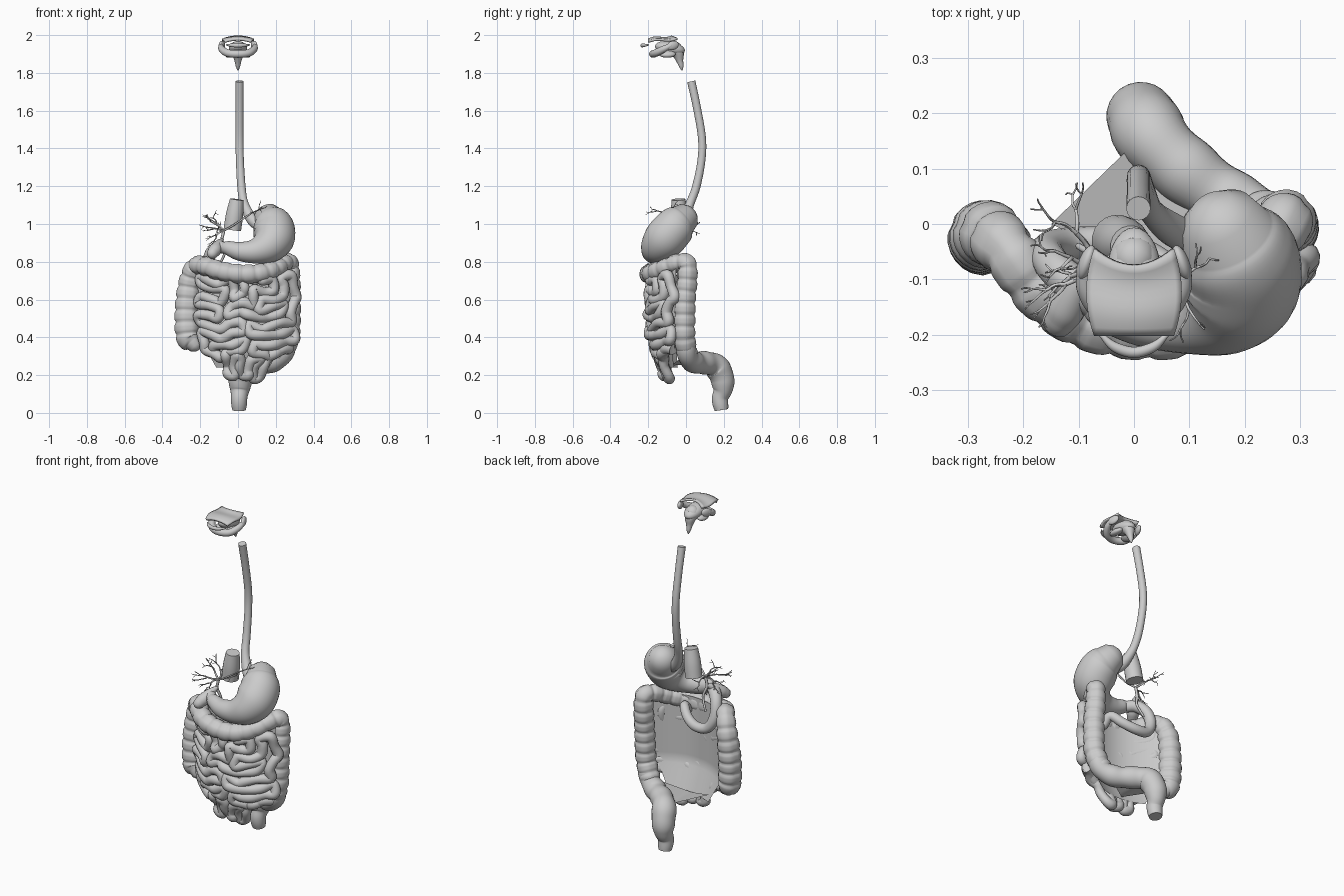
import bpy, bmesh, math, random
from mathutils import Vector

if "Cube" in bpy.data.objects:
    bpy.data.objects.remove(bpy.data.objects["Cube"])

random.seed(11)

def finish(name, bm, angle=60):
    bmesh.ops.recalc_face_normals(bm, faces=bm.faces)
    me = bpy.data.meshes.new(name)
    bm.to_mesh(me)
    bm.free()
    ob = bpy.data.objects.new(name, me)
    bpy.context.collection.objects.link(ob)
    bpy.context.view_layer.objects.active = ob
    ob.select_set(True)
    bpy.ops.object.shade_smooth_by_angle(angle=math.radians(angle))
    ob.select_set(False)
    return ob

def spline(pts, k):
    """Catmull-Rom through (x, y, z, r) points."""
    P = [Vector(p) for p in pts]
    P = [P[0] * 2 - P[1]] + P + [P[-1] * 2 - P[-2]]
    out = []
    for i in range(1, len(P) - 2):
        a, b, c, d = P[i - 1:i + 3]
        for t in (j / k for j in range(k)):
            out.append((b * 2 + (c - a) * t + (a * 2 - b * 5 + c * 4 - d) * t * t
                        + (b * 3 - a - c * 3 + d) * t ** 3) * 0.5)
    return out + [P[-2]]

def tube(name, pts, k=6, n=16, mod=None, rounded=True, bm=None):
    """Sweep a round section along a spline, radius per point."""
    S = spline(pts, k)
    C, R = [p.to_3d() for p in S], [max(p[3], 0.001) for p in S]
    own, bm = bm is None, bm or bmesh.new()
    T = [(C[min(i + 1, len(C) - 1)] - C[max(i - 1, 0)]).normalized() for i in range(len(C))]
    st, s = [], 0
    for i in range(len(C)):
        s += (C[i] - C[i - 1]).length if i else 0
        st.append((C[i], T[i], R[i], s))
    for a in (0.6, 1.1, 1.45) if rounded else ():
        st.insert(0, (C[0] - T[0] * R[0] * math.sin(a), T[0], R[0] * math.cos(a), 0))
        st.append((C[-1] + T[-1] * R[-1] * math.sin(a), T[-1], R[-1] * math.cos(a), s))
    u, rings = st[0][1].orthogonal().normalized(), []
    for c, t, r, d in st:
        u = (u - t * u.dot(t)).normalized()
        w, ring = t.cross(u), []
        for a in (2 * math.pi * j / n for j in range(n)):
            q = r * (mod(d, a) if mod else 1)
            ring.append(bm.verts.new(c + (u * math.cos(a) + w * math.sin(a)) * q))
        rings.append(ring)
    for A, B in zip(rings, rings[1:]):
        for j in range(n):
            bm.faces.new((A[j], A[(j + 1) % n], B[(j + 1) % n], B[j]))
    bm.faces.new(rings[0])
    bm.faces.new(rings[-1])
    return finish(name, bm) if own else None

def sheet(name, fn, nu, nv, thick=0.0):
    """Surface patch from a function of u, v in 0..1."""
    bm = bmesh.new()
    g = [[bm.verts.new(fn(i / nu, j / nv)) for j in range(nv + 1)] for i in range(nu + 1)]
    for i in range(nu):
        for j in range(nv):
            bm.faces.new((g[i][j], g[i + 1][j], g[i + 1][j + 1], g[i][j + 1]))
    ob = finish(name, bm)
    if thick:
        m = ob.modifiers.new("thickness", 'SOLIDIFY')
        m.thickness, m.offset = thick, 0

def blob(name, loc, size, rot=(0, 0, 0)):
    bpy.ops.mesh.primitive_uv_sphere_add(segments=28, ring_count=16, location=loc, rotation=rot)
    bpy.context.object.name, bpy.context.object.scale = name, size
    bpy.ops.object.shade_smooth()

# gullet, stomach, duodenum
tube("esophagus", [(.008, .028, 1.755, .022), (.008, .057, 1.62, .021), (.008, .084, 1.46, .021),
                   (.01, .082, 1.34, .021), (.018, .055, 1.2, .022), (.032, .022, 1.11, .023),
                   (.07, -.01, 1.03, .03), (.11, -.03, .99, .03)], rounded=False)
tube("stomach", [(.168, -.022, 1.02, .086), (.18, -.045, 1.0, .103), (.192, -.075, .965, .11),
                 (.186, -.115, .92, .11), (.15, -.15, .88, .092), (.085, -.17, .855, .065),
                 (.01, -.17, .855, .05), (-.05, -.155, .872, .038), (-.075, -.14, .876, .028)], n=32)
tube("duodenum", [(-.06, -.15, .872, .03), (-.11, -.11, .875, .034), (-.15, -.07, .83, .032),
                  (-.155, -.045, .75, .03), (-.115, -.035, .685, .029), (-.04, -.035, .675, .028),
                  (.03, -.06, .70, .027), (.08, -.1, .74, .026), (.09, -.15, .70, .025)])
tube("gallbladder", [(-.135, -.175, .845, .03), (-.12, -.15, .865, .034), (-.1, -.11, .895, .024),
                     (-.085, -.08, .915, .01)])
tube("liver_vein_stub", [(-.03, -.03, .97, .047), (-.018, -.035, 1.05, .046), (-.006, -.04, 1.13, .037)],
     n=20, rounded=False)

# colon with pouches and three lengthwise bands
def pouches(d, a):
    return (1.04 - .13 * abs(math.cos(math.pi * d / .062)) ** 8) * (1 - .07 * max(0, math.cos(3 * a)) ** 6)

tube("colon", [(-.24, -.04, .368, .048), (-.265, -.03, .40, .062), (-.272, -.025, .5, .063),
               (-.268, -.02, .6, .061), (-.255, -.02, .7, .056), (-.225, -.05, .775, .05),
               (-.17, -.12, .775, .05), (-.09, -.175, .75, .05), (.02, -.195, .735, .05),
               (.12, -.18, .74, .049), (.2, -.12, .765, .048), (.25, -.04, .795, .047),
               (.272, .005, .785, .05), (.275, .005, .7, .054), (.277, -.005, .6, .055), (.275, -.008, .5, .056),
               (.268, -.008, .4, .056), (.235, .005, .315, .055)], k=12, n=24, mod=pouches)
tube("sigmoid_and_rectum", [(.26, -.003, .36, .05), (.23, .01, .3, .054), (.165, .045, .268, .058),
                            (.09, .1, .265, .06), (.035, .155, .25, .064), (.015, .19, .19, .066),
                            (.01, .195, .125, .052), (.006, .18, .075, .044), (.006, .188, .015, .036)],
     k=8, n=24, rounded=False, mod=lambda d, a: 1 + .04 * math.sin(d * 60))

# small intestine: one winding loop traced around a random tree on a grid
def front_y(x, z):
    return -.187 + 1.7 * (x - .045) ** 2 + .08 * max(0, (.4 - z) / .2)

cells = {(i, j) for i in range(5) for j in range(6) if j or 0 < i < 4}
links, seen, stack = set(), {(2, 3)}, [(2, 3)]
for (i, j) in sorted(cells):
    q = [(2 * i, 2 * j), (2 * i + 1, 2 * j), (2 * i + 1, 2 * j + 1), (2 * i, 2 * j + 1)]
    links |= {frozenset((q[n], q[n - 1])) for n in range(4)}
while stack:
    c = random.choice(stack)
    free = [(c[0] + a, c[1] + b) for a, b in ((1, 0), (-1, 0), (0, 1), (0, -1))]
    free = [f for f in free if f in cells and f not in seen]
    if not free:
        stack.remove(c)
        continue
    f = random.choice(free)
    seen.add(f)
    stack.append(f)
    (i, j), (k, l) = sorted((c, f))
    dx, dz = k - i, l - j
    a1, a2 = (2 * i + dx, 2 * j + dz), (2 * i + 1, 2 * j + 1)
    b1, b2 = (a1[0] + dx, a1[1] + dz), (a2[0] + dx, a2[1] + dz)
    links -= {frozenset((a1, a2)), frozenset((b1, b2))}
    links |= {frozenset((a1, b1)), frozenset((a2, b2))}
near = {}
for a, b in links:
    near.setdefault(a, []).append(b)
    near.setdefault(b, []).append(a)
walk, prev = [(5, 11)], None
while len(walk) < len(near):
    nxt = [p for p in sorted(near[walk[-1]]) if p != prev][0]
    prev = walk[-1]
    walk.append(nxt)
path = []
for i, j in walk:
    x = .045 + (i - 4.5) * .054 * min(1, .55 + .12 * j) + random.uniform(-.011, .011)
    z = .178 + j * .048 + random.uniform(-.011, .011) + (.012 * abs(i - 4.5) if j < 3 else 0)
    x, z = x + .014 * math.sin(z * 22), z + .016 * math.sin(x * 26 + 1)
    path.append((x, front_y(x, z) + random.uniform(-.014, .01), z, random.uniform(.025, .031)))
tube("small_intestine", path, k=6, n=12)

# smooth lining behind the small intestine and its backward fold
def lining(u, v):
    z = .24 + .54 * v
    x = .025 + (u - .5) * (.28 + .24 * min(1, v * 2.5))
    return x, min(front_y(x, z) + .036, .0), z

def fold(u, v):
    x = (-.15 + .34 * u) * (1 - v) + .005 * v
    return x, (-.08 + .08 * abs(2 * u - 1)) * (1 - v) + .15 * v, .25 + .06 * abs(2 * u - 1) * (1 - v) + .02 * v

sheet("mesentery", lining, 24, 20)
sheet("mesentery_fold", fold, 12, 10)

# branching bile ducts
bm = bmesh.new()
def branch(p, d, length, r, depth):
    side = Vector([random.uniform(-1, 1) for _ in range(3)])
    m, e = p + d * length * .5 + side * length * .12, p + d * length
    tube("", [(*p, r), (*m, r * .85), (*e, r * .7)], k=3, n=6, rounded=False, bm=bm)
    for s in (-1, 1) if depth else ():
        bend = Vector([random.uniform(-.4, .4) for _ in range(3)]) + side * s * .7
        branch(e, (d + bend).normalized(), length * random.uniform(.6, .8), r * .68, depth - 1)

hub = Vector((-.075, -.075, .965))
tube("", [(-.1, -.04, .78, .006), (-.07, -.06, .85, .007), (-.085, -.075, .91, .008), (*hub, .008)], n=8, bm=bm)
for d, l in (((-1, -.7, .25), .06), ((-.8, .3, .8), .055), ((-.8, -.4, -.5), .05), ((-.6, 1.2, .5), .07)):
    branch(hub, Vector(d).normalized(), l, .006, 3)
tube("", [(*hub, .006), (-.03, -.1, .99, .005), (.03, -.11, 1.03, .005), (.075, -.11, 1.06, .004)], n=8, bm=bm)
for d in ((.7, .6, .3), (.5, -.9, .2)):
    branch(Vector((.075, -.11, 1.06)), Vector(d).normalized(), .05, .004, 2)
finish("bile_ducts", bm)

# mouth: palate, tongue, jaw glands, lips and throat
def palate(u, v):
    s = 2 * u - 1
    w = .05 + .035 * math.sin(math.pi * min(1, .2 + v * .6))
    return s * w, -.2 + .125 * v + .03 * s * s * v, 1.976 + .018 * v - .012 * s * s + .006 * math.sin(6 * v)

sheet("palate", palate, 16, 10, .012)
blob("tongue", (0, -.085, 1.93), (.048, .08, .036), (math.radians(-10), 0, 0))
tube("throat", [(0, -.06, 1.925, .042), (0, -.042, 1.9, .032), (0, -.033, 1.865, .019), (0, -.025, 1.835, .012),
                (0, -.022, 1.818, .005)])
tube("lower_jaw_gland", [(-.092, -.08, 1.945, .012), (-.085, -.12, 1.925, .018), (-.055, -.16, 1.905, .02),
                         (0, -.175, 1.9, .02), (.055, -.16, 1.905, .02), (.085, -.12, 1.925, .018),
                         (.092, -.08, 1.945, .012)])
tube("lips", [(-.06, -.2, 1.948, .004), (-.035, -.222, 1.946, .009), (0, -.232, 1.945, .01),
              (.035, -.222, 1.946, .009), (.06, -.2, 1.948, .004)])
for s, side in ((-1, "right"), (1, "left")):
    blob("cheek_gland_" + side, (s * .086, -.07, 1.945), (.014, .034, .024), (.3, 0, s * .35))
    blob("under_tongue_gland_" + side, (s * .04, -.1, 1.9), (.028, .045, .018), (0, s * .4, 0))
